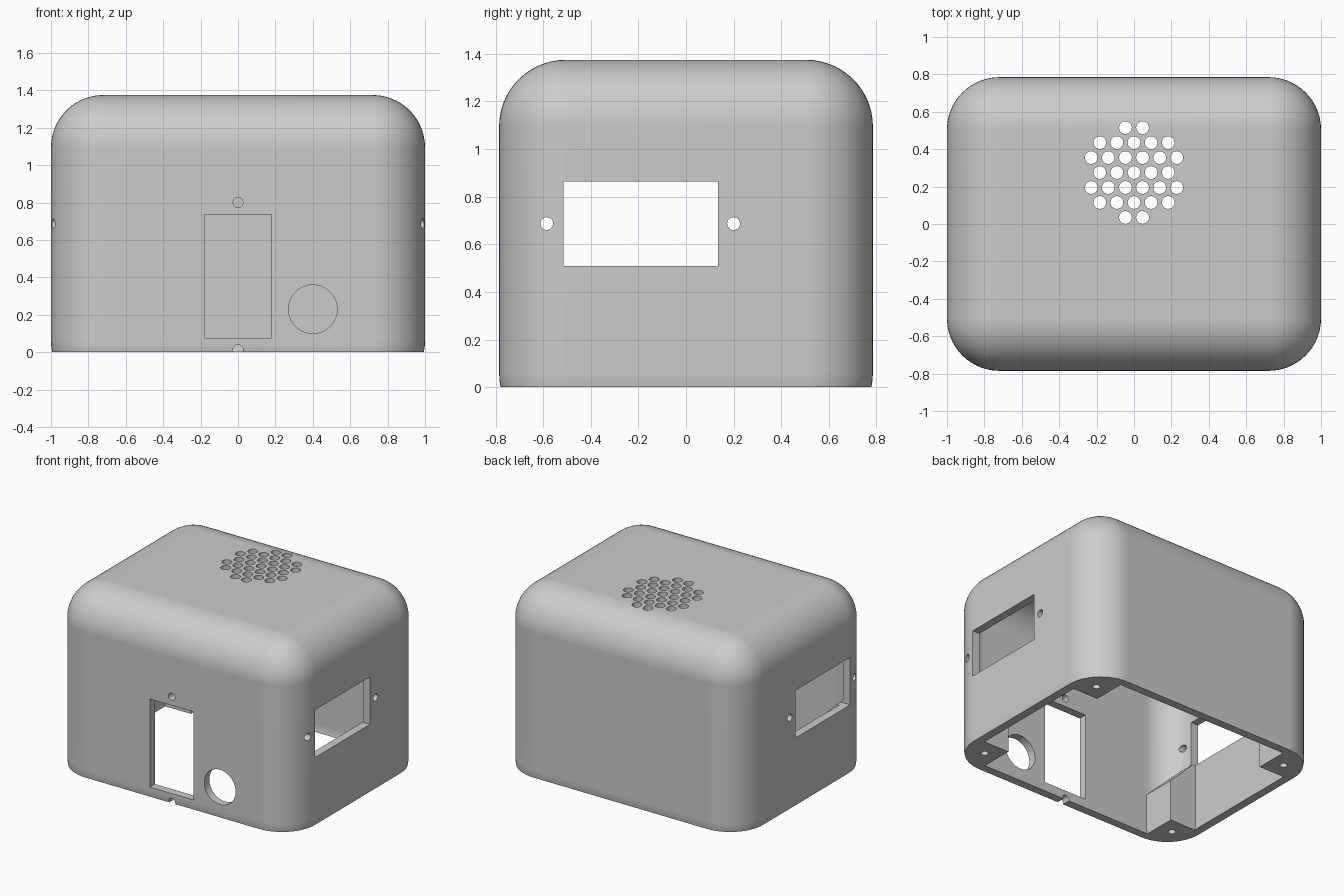
import bpy, bmesh, math
from mathutils import Matrix, Vector

if "Cube" in bpy.data.objects:
    bpy.data.objects.remove(bpy.data.objects["Cube"], do_unlink=True)

HX, HY, TOP = 1.0, 0.785, 1.375
RADIUS, WALL, CURVE_START = 0.28, 0.06, 0.06

grey = bpy.data.materials.new("light_grey_plastic")
grey.use_nodes = True
grey.diffuse_color = (0.6, 0.6, 0.6, 1)
grey.node_tree.nodes["Principled BSDF"].inputs["Base Color"].default_value = (0.6, 0.6, 0.6, 1)


def add_box(bm, x, y, z):
    """Box spanning the three given (low, high) ranges; returns its vertices."""
    spans = (x, y, z)
    centre = Vector([(lo + hi) / 2 for lo, hi in spans])
    size = [hi - lo for lo, hi in spans]
    matrix = Matrix.Translation(centre) @ Matrix.Diagonal((*size, 1))
    return bmesh.ops.create_cube(bm, size=1, matrix=matrix)["verts"]


def add_cylinder(bm, centre, radius, depth, axis="Z", segments=24):
    turn = {"X": Matrix.Rotation(math.pi / 2, 4, "Y"),
            "Y": Matrix.Rotation(math.pi / 2, 4, "X"),
            "Z": Matrix.Identity(4)}[axis]
    bmesh.ops.create_cone(bm, cap_ends=True, segments=segments, radius1=radius,
                          radius2=radius, depth=depth,
                          matrix=Matrix.Translation(centre) @ turn)


def make_object(name, bm):
    bmesh.ops.recalc_face_normals(bm, faces=bm.faces[:])
    mesh = bpy.data.meshes.new(name)
    bm.to_mesh(mesh)
    bm.free()
    mesh.materials.append(grey)
    obj = bpy.data.objects.new(name, mesh)
    bpy.context.scene.collection.objects.link(obj)
    return obj


def rounded_block(name, inset):
    """Box rounded on every edge, shrunk evenly by inset."""
    bm = bmesh.new()
    bottom = CURVE_START - RADIUS
    add_box(bm, (inset - HX, HX - inset), (inset - HY, HY - inset),
            (bottom + inset, TOP - inset))
    bmesh.ops.bevel(bm, geom=bm.edges[:], offset=RADIUS - inset, segments=14,
                    profile=0.5, affect="EDGES")
    return make_object(name, bm)


def subtract(target, cutter):
    cutter.hide_render = True
    mod = target.modifiers.new("cut", "BOOLEAN")
    mod.operation = "DIFFERENCE"
    mod.solver = "EXACT"
    mod.object = cutter
    bpy.context.view_layer.objects.active = target
    bpy.ops.object.modifier_apply(modifier=mod.name)
    bpy.data.objects.remove(cutter, do_unlink=True)


# Corner screw posts, with tops sloping up to the side walls
bm = bmesh.new()
for sx in (-1, 1):
    for sy in (-1, 1):
        verts = add_box(bm, sorted((sx * 0.72, sx * 1.2)),
                        sorted((sy * 0.47, sy * 1.1)), (-0.5, 0.31))
        for v in verts:
            if v.co.z > 0 and abs(v.co.x) > 1:
                v.co.z += 0.48
posts = make_object("corner_posts", bm)

# Hollow housing, keeping the posts solid
housing = rounded_block("housing", 0)
cavity = rounded_block("cavity", WALL)
subtract(cavity, posts)
subtract(housing, cavity)

# Open flat underside
bm = bmesh.new()
add_box(bm, (-2, 2), (-2, 2), (-1, 0))
subtract(housing, make_object("underside_cutter", bm))

bm = bmesh.new()
# Front socket window, button hole and screw holes
front = (-0.9, -0.68)
add_box(bm, (-0.18, 0.18), front, (0.075, 0.735))
add_cylinder(bm, (0.4, -0.79, 0.23), 0.13, 0.22, "Y", 64)
for z in (0.8, 0.013):
    add_cylinder(bm, (0, -0.79, z), 0.027, 0.22, "Y")

# Side display windows and their screw holes
for side in (-1, 1):
    add_box(bm, sorted((side * 0.9, side * 1.1)), (-0.515, 0.135), (0.51, 0.865))
    for y in (-0.585, 0.2):
        add_cylinder(bm, (side, y, 0.687), 0.027, 0.2, "X")

# Speaker grille in the top
for row, count in enumerate((2, 5, 6, 5, 6, 5, 2)):
    for i in range(count):
        add_cylinder(bm, ((i - (count - 1) / 2) * 0.0915, 0.035 + row * 0.08, TOP),
                     0.034, 0.3, segments=32)

# Screw holes up into the corner posts
for sx in (-1, 1):
    for sy in (-1, 1):
        add_cylinder(bm, (sx * 0.83, sy * 0.59, 0.05), 0.026, 0.4)
subtract(housing, make_object("hole_cutters", bm))

# Smooth curves with crisp openings
bpy.ops.object.select_all(action="DESELECT")
housing.select_set(True)
bpy.context.view_layer.objects.active = housing
bpy.ops.object.shade_smooth_by_angle(angle=math.radians(30))
weighted = housing.modifiers.new("even_shading", "WEIGHTED_NORMAL")
weighted.keep_sharp = True
